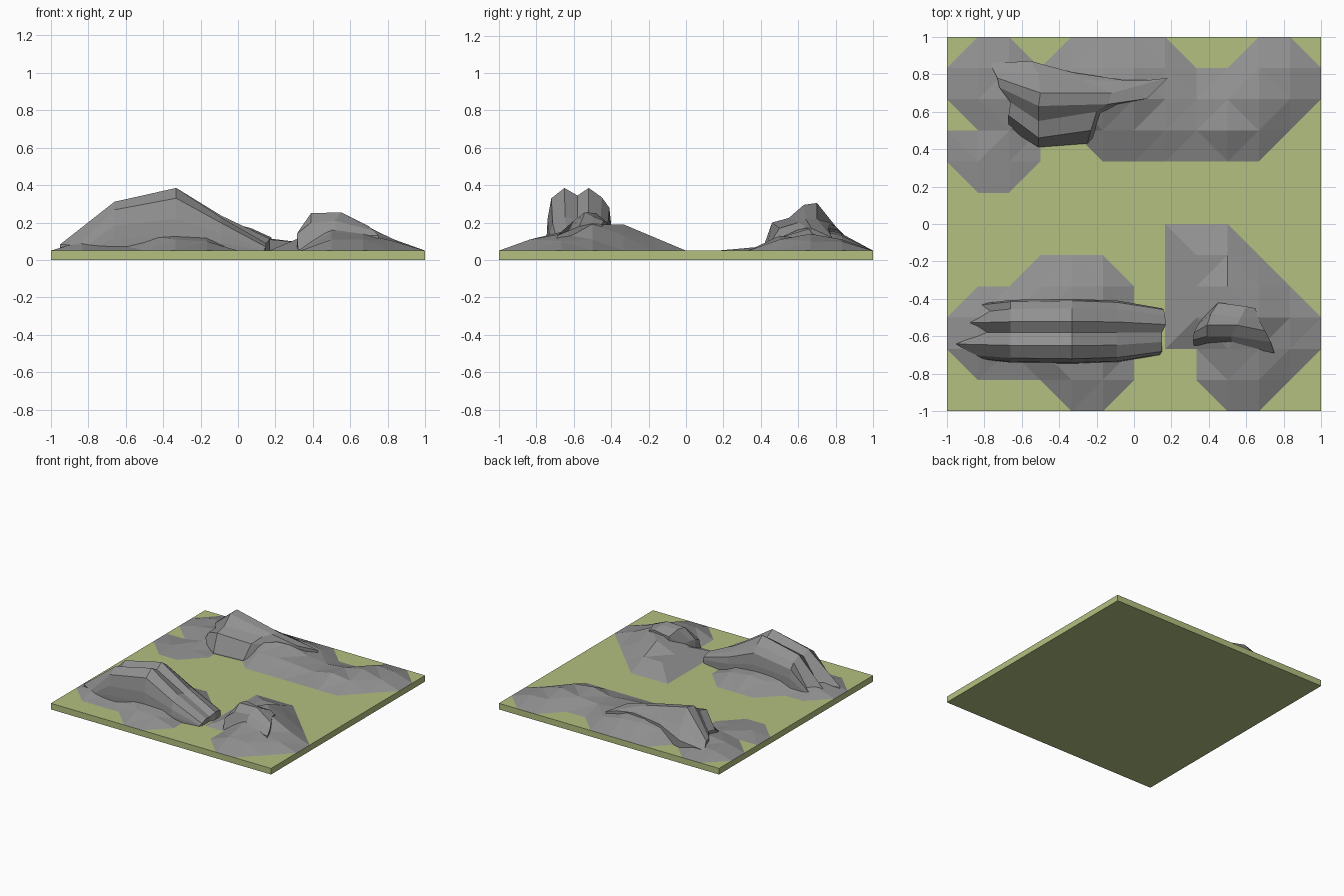
import bpy, bmesh

if "Cube" in bpy.data.objects:
    bpy.data.objects.remove(bpy.data.objects["Cube"])

G = 0.05   # top of the ground slab
S = 6      # terrain grid: six cells per unit


def material(name, rgb):
    m = bpy.data.materials.new(name)
    m.diffuse_color = (*rgb, 1)
    m.use_nodes = True
    m.node_tree.nodes["Principled BSDF"].inputs["Base Color"].default_value = m.diffuse_color
    return m


grass = material("grass", (0.45, 0.53, 0.22))
stone = material("stone", (0.28, 0.28, 0.28))


def add_object(name, bm):
    me = bpy.data.meshes.new(name)
    bm.to_mesh(me)
    bm.free()
    me.materials.append(stone)
    ob = bpy.data.objects.new(name, me)
    bpy.context.collection.objects.link(ob)
    return ob


def hill(name, rows, flipped=()):
    """Grid mound. rows: {grid y: [(first grid x, heights)]}; flipped quads keep a square corner."""
    h = {(x0 + k, y): v for y, runs in rows.items() for x0, hs in runs for k, v in enumerate(hs)}
    bm = bmesh.new()
    verts = {}

    def vert(p):
        if p not in verts:
            verts[p] = bm.verts.new((p[0] / S, p[1] / S, G + h.get(p, 0)))
        return verts[p]

    for i in range(-S, S):
        for j in range(-S, S):
            a, b, c, d = (i, j), (i + 1, j), (i + 1, j + 1), (i, j + 1)
            z = [h.get(p, 0) for p in (a, b, c, d)]
            main = abs(z[0] - z[2]) <= abs(z[1] - z[3])
            if (i, j) in flipped:
                main = not main
            for tri in ([(a, b, c), (a, c, d)] if main else [(a, b, d), (b, c, d)]):
                if any(p in h for p in tri):
                    bm.faces.new([vert(p) for p in tri])
    return add_object(name, bm)


def rock(name, sections):
    """Faceted outcrop lofted through open sections, with walls dropped into the ground."""
    bm = bmesh.new()
    g = [[bm.verts.new(p) for p in sec] for sec in sections]
    for r, s in zip(g, g[1:]):
        for k in range(len(r) - 1):
            bm.faces.new((r[k], r[k + 1], s[k + 1], s[k]))
    rim = [e for e in bm.edges if e.is_boundary]
    ext = bmesh.ops.extrude_edge_only(bm, edges=rim)["geom"]
    for v in ext:
        if isinstance(v, bmesh.types.BMVert):
            v.co.z = 0.04
    bmesh.ops.holes_fill(bm, edges=[e for e in bm.edges if e.is_boundary], sides=0)
    bmesh.ops.recalc_face_normals(bm, faces=bm.faces)
    return add_object(name, bm)


# Ground slab
bpy.ops.mesh.primitive_cube_add(size=2, location=(0, 0, G / 2))
ground = bpy.context.object
ground.name = "ground_slab"
ground.scale.z = G / 2
ground.data.materials.append(grass)

# Low mounds
hill("back_mound", {
    5: [(-5, [.04, .04]), (-2, [.08, .09, .08, .05]), (4, [.06, .05])],
    4: [(-5, [.04, .06, .06, .12, .14, .12, .065, .045, .06, .09, .05])],
    3: [(-4, [.03]), (-1, [.07, .07, .06, .045, .08, .06])],
    2: [(-5, [.015, .015])],
}, flipped={(-6, 2)})
hill("front_left_mound", {
    -2: [(-3, [.07, .08, .06])],
    -3: [(-5, [.05, .07, .10, .10, .08])],
    -4: [(-5, [.05, .04, .08, .09, .08])],
    -5: [(-2, [.06, .05])],
})
hill("front_right_mound", {
    -1: [(2, [.07, .07])],
    -2: [(2, [.07, .14, .08])],
    -3: [(2, [.07, .14, .14, .06])],
    -4: [(3, [.10, .09, .05])],
    -5: [(3, [.06, .06])],
}, flipped={(1, -1), (1, -4)})

# Long twin-ridged outcrop: one profile scaled along x
profile = [(-.745, .13), (-.74, .22), (-.72, .33), (-.65, .385), (-.58, .345),
           (-.52, .385), (-.45, .335), (-.41, .28), (-.40, .19)]
left_x = [-.80, -.82, -.85, -.95, -.80, -.88, -.78, -.82, -.80]
right_x = [.14, .14, .15, .15, .15, .17, .165, .16, .15]
right_k = [0, .04, .07, .12, .13, .19, .2, .2, .2]
stations = [(left_x, .87, [.10] * 9), ([-.66] * 9, .97, [.78] * 9), ([-.33] * 9, 1, [1] * 9),
            ([-.09] * 9, .95, [.53] * 4 + [.56] * 5), (right_x, .72, right_k)]
rock("long_ridge_rock", [
    [(x, -.58 + (y + .58) * w, G + (z - G) * k) for x, k, (y, z) in zip(xs, ks, profile)]
    for xs, w, ks in stations])

# Back outcrop: ridge with a stepped cliff to the front
rock("back_cliff_rock", [
    [(-.77, .86, .08), (-.75, .82, .10), (-.73, .78, .12), (-.72, .73, .12),
     (-.66, .65, .13), (-.67, .58, .12), (-.67, .51, .07)],
    [(-.55, .87, .11), (-.51, .80, .18), (-.50, .70, .305), (-.51, .63, .295),
     (-.51, .55, .225), (-.51, .46, .20), (-.51, .41, .06)],
    [(-.33, .81, .16), (-.28, .77, .20), (-.12, .70, .22), (-.14, .64, .22),
     (-.20, .60, .20), (-.23, .50, .17), (-.25, .43, .06)],
    [(0, .76, .17), (.09, .77, .145), (.18, .78, .12), (.07, .67, .17),
     (-.09, .64, .18), (-.18, .59, .15), (-.22, .45, .06)],
])

# Small front right outcrop
rock("small_crag_rock", [
    [(.37, -.50, .13), (.34, -.54, .15), (.32, -.58, .15), (.315, -.62, .14), (.32, -.65, .06)],
    [(.45, -.42, .20), (.41, -.48, .25), (.39, -.54, .25), (.39, -.60, .20), (.40, -.65, .06)],
    [(.60, -.44, .21), (.57, -.50, .235), (.55, -.54, .255), (.52, -.60, .21), (.52, -.64, .14)],
    [(.65, -.45, .19), (.66, -.50, .195), (.70, -.57, .18), (.73, -.63, .155), (.75, -.69, .13)],
])
